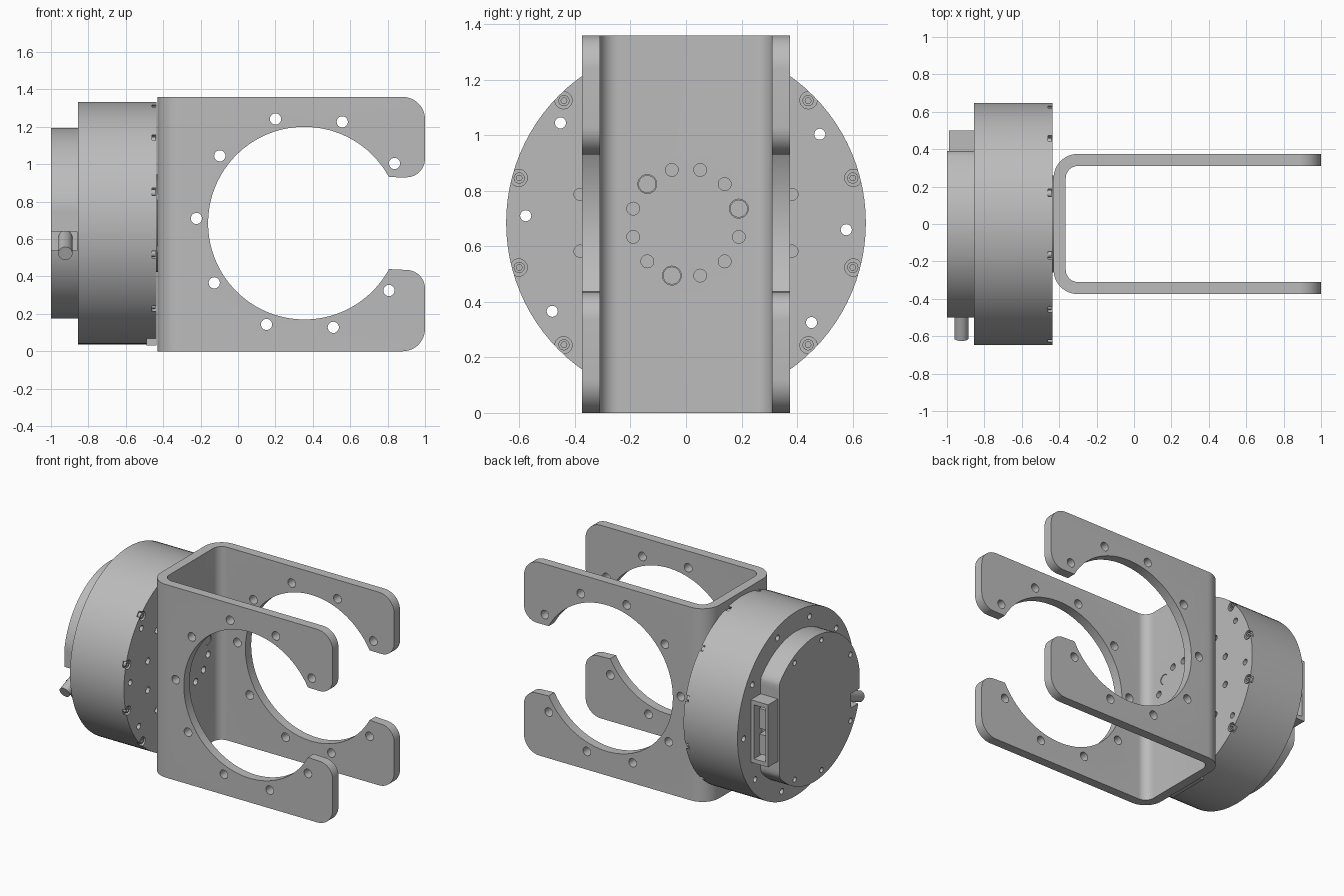
import bpy, bmesh
from math import cos, sin, radians, pi

if "Cube" in bpy.data.objects:
    bpy.data.objects.remove(bpy.data.objects["Cube"])

metal = bpy.data.materials.new("grey_metal")
metal.use_nodes = True
metal.diffuse_color = (0.5, 0.5, 0.5, 1)
metal.node_tree.nodes["Principled BSDF"].inputs["Base Color"].default_value = (0.5, 0.5, 0.5, 1)

ZC = 0.685          # height of the motor axis and the bracket opening
BORE_X = 0.355      # centre of the bracket opening


def arc(cx, cy, r, a0, a1, n=12):
    steps = [radians(a0 + (a1 - a0) * i / n) for i in range(n + 1)]
    return [(cx + r * cos(a), cy + r * sin(a)) for a in steps]


def circle(cx, cy, r, n=24):
    return arc(cx, cy, r, 0, 360, n)[:-1]


def rect(a0, a1, b0, b1):
    return [(a0, b0), (a1, b0), (a1, b1), (a0, b1)]


def ring(cx, r, hole_r, start, step, count, n=24):
    """Circles spread along a bolt circle."""
    angles = [radians(start + step * k) for k in range(count)]
    return [circle(cx + r * cos(a), ZC + r * sin(a), hole_r, n) for a in angles]


def prism(name, outlines, axis, lo, hi):
    """Extrude one or more outlines along an axis into one object."""
    place = {"x": lambda a, b, d: (d, a, b),
             "y": lambda a, b, d: (a, d, b),
             "z": lambda a, b, d: (a, b, d)}[axis]
    bm = bmesh.new()
    for pts in outlines:
        bottom = [bm.verts.new(place(a, b, lo)) for a, b in pts]
        top = [bm.verts.new(place(a, b, hi)) for a, b in pts]
        bm.faces.new(bottom)
        bm.faces.new(top[::-1])
        for i in range(len(pts)):
            j = (i + 1) % len(pts)
            bm.faces.new((bottom[i], top[i], top[j], bottom[j]))
    bmesh.ops.recalc_face_normals(bm, faces=bm.faces)
    mesh = bpy.data.meshes.new(name)
    bm.to_mesh(mesh)
    bm.free()
    mesh.materials.append(metal)
    obj = bpy.data.objects.new(name, mesh)
    bpy.context.collection.objects.link(obj)
    return obj


def activate(obj):
    bpy.ops.object.select_all(action="DESELECT")
    obj.select_set(True)
    bpy.context.view_layer.objects.active = obj


def boolean(obj, cutter, operation="DIFFERENCE"):
    activate(obj)
    mod = obj.modifiers.new("cut", "BOOLEAN")
    mod.operation, mod.solver, mod.object = operation, "EXACT", cutter
    bpy.ops.object.modifier_apply(modifier=mod.name)
    bpy.data.objects.remove(cutter)


def smooth(obj):
    activate(obj)
    bpy.ops.object.shade_smooth_by_angle(angle=radians(30))


# U-shaped bracket: bent channel trimmed by the C-shaped side outline
channel = ([(1.1, -0.375)] + arc(-0.3, -0.245, 0.13, 270, 180)
           + arc(-0.3, 0.245, 0.13, 180, 90) + [(1.1, 0.375), (1.1, 0.31)]
           + arc(-0.3, 0.245, 0.065, 90, 180) + arc(-0.3, -0.245, 0.065, 180, 270)
           + [(1.1, -0.31)])
bracket = prism("u_bracket", [channel], "z", -0.1, 1.5)
side = ([(-0.5, 0)] + arc(0.88, 0.12, 0.12, -90, 0) + arc(0.9, 0.335, 0.1, 0, 90)
        + arc(BORE_X, ZC, 0.515, -28.5, -331.5, 72)
        + arc(0.9, 1.03, 0.1, -90, 0) + arc(0.88, 1.24, 0.12, 0, 90) + [(-0.5, 1.36)])
boolean(bracket, prism("side_outline", [side], "y", -0.6, 0.6), "INTERSECT")
boolean(bracket, prism("side_holes", ring(BORE_X, 0.578, 0.03, 33.5, 36, 9), "y", -0.6, 0.6))

# Mounting holes in the bracket web, three of them wider for dowel pins
PINS = (0, 4, 8)
web_holes = [ring(0, 0.197, 0.034 if k in PINS else 0.023, 15 + 30 * k, 1, 1)[0]
             for k in range(12)]
boolean(bracket, prism("web_holes", web_holes, "x", -0.5, -0.3))
smooth(bracket)
dowels = prism("dowel_pins", [ring(0, 0.197, 0.032, 15 + 30 * k, 1, 1)[0] for k in PINS],
               "x", -0.46, -0.368)
smooth(dowels)

# Motor housing with through holes, screw pockets and tapped holes
housing = prism("motor_housing", [circle(0, ZC, 0.648, 96)], "x", -0.855, -0.435)
boolean(housing, prism("flange_holes", ring(0, 0.578, 0.02, 33.5, 36, 10), "x", -0.95, -0.3))
boolean(housing, prism("screw_pockets", ring(0, 0.624, 0.031, 15, 30, 12), "x", -0.46, -0.4))
boolean(housing, prism("face_holes", ring(0, 0.395, 0.022, 15, 30, 12), "x", -0.46, -0.4))
smooth(housing)

# Output boss between motor and bracket
boss = prism("output_boss", [circle(0, ZC, 0.26, 64)], "x", -0.44, -0.43)
boolean(boss, prism("tapped_holes", ring(0, 0.197, 0.02, 15, 30, 12), "x", -0.437, -0.4))
smooth(boss)

# Socket-head screws seated in the pockets
screws = prism("flange_screws", ring(0, 0.622, 0.02, 15, 30, 12), "x", -0.465, -0.44)
boolean(screws, prism("hex_sockets", ring(0, 0.622, 0.011, 15, 30, 12, 6), "x", -0.452, -0.4))
smooth(screws)

# Locating pad under the front rim
prism("rim_pad", [rect(-0.2, 0.1, 0.03, 0.12)], "x", -0.49, -0.435)

# Rear cover with two flats, a cable notch and screw dimples
cover_pts = [(max(-0.5, min(0.39, y)), z) for y, z in circle(0, ZC, 0.51, 96)]
cover = prism("rear_cover", [cover_pts], "x", -1.0, -0.85)
boolean(cover, prism("cable_notch", [rect(-0.6, -0.41, 0.54, 0.64)], "x", -1.1, -0.86))
dimples = [circle(0.465 * cos(a), ZC + 0.465 * sin(a), 0.018)
           for a in map(radians, (62, 100, 150, 210, 260, 298))]
boolean(cover, prism("cover_dimples", dimples, "x", -1.1, -0.98))
smooth(cover)

# Connector on the left flat: open shell with two plug blocks
shell = prism("connector_shell", [rect(0.38, 0.5, ZC - 0.22, ZC + 0.22)], "x", -0.99, -0.85)
boolean(shell, prism("connector_mouth", [rect(0.41, 0.6, ZC - 0.19, ZC + 0.19)],
                     "x", -0.97, -0.88))
prism("connector_plugs", [rect(0.4, 0.47, ZC + s - 0.07, ZC + s + 0.07) for s in (-0.09, 0.09)],
      "x", -0.95, -0.9)

# Cable stub leaving the notch, sloping down
bpy.ops.mesh.primitive_cylinder_add(vertices=32, radius=0.038, depth=0.24,
                                    location=(-0.923, -0.5, 0.568))
cable = bpy.context.object
cable.name = "cable_stub"
cable.rotation_euler = (pi / 2 - radians(-22), 0, 0)
cable.rotation_euler.x = pi / 2 + radians(-22) * -1
cable.data.materials.append(metal)
smooth(cable)
